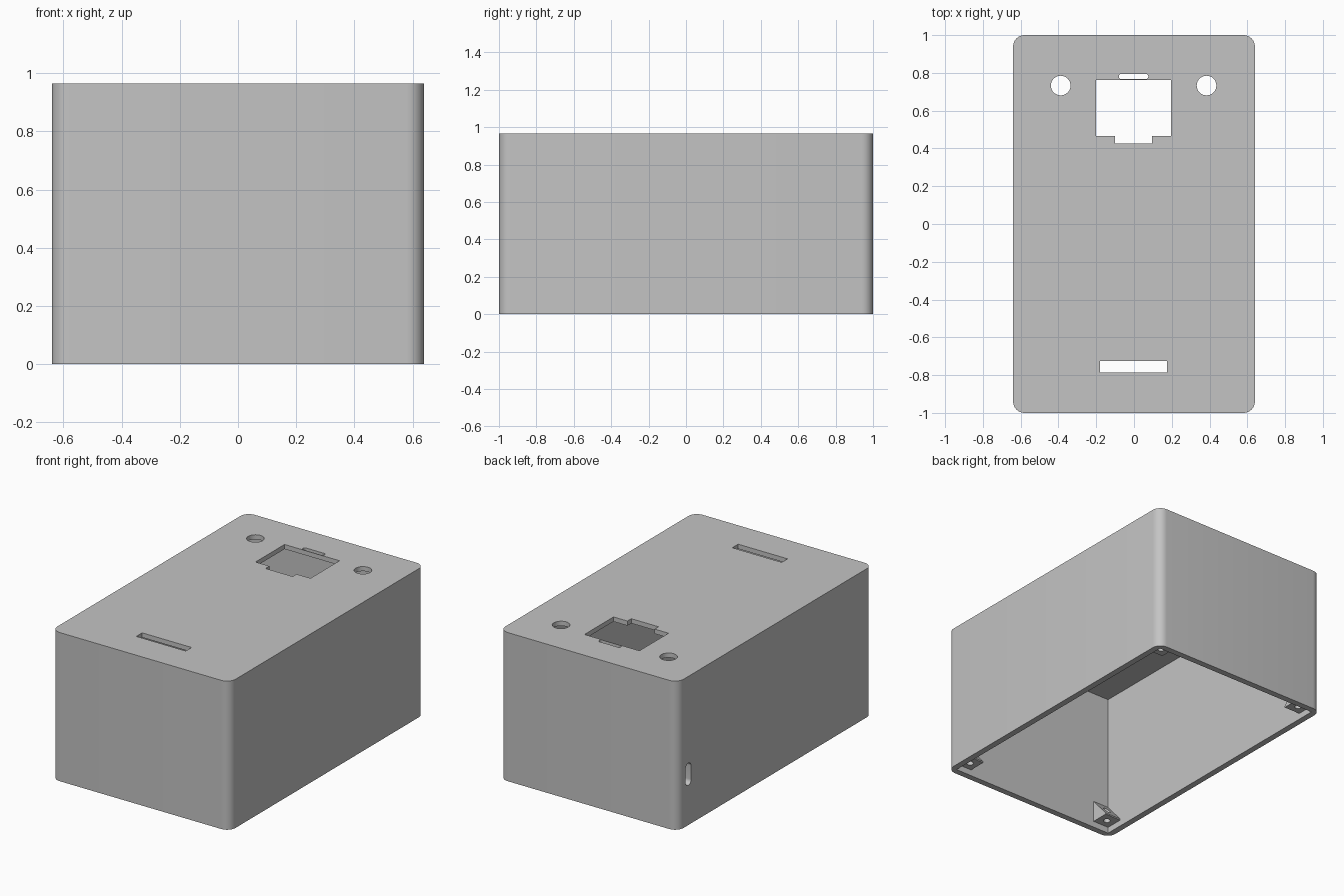
import bpy, bmesh, math
from mathutils import Matrix, Vector

if "Cube" in bpy.data.objects:
    bpy.data.objects.remove(bpy.data.objects["Cube"], do_unlink=True)

W, D, H = 0.64, 1.0, 0.965      # half width, half depth, height
WALL, TOP = 0.04, 0.03          # wall and top thickness

grey = bpy.data.materials.new("plain_grey")
grey.use_nodes = True
colour = (0.55, 0.55, 0.55, 1)
grey.diffuse_color = colour
grey.node_tree.nodes["Principled BSDF"].inputs["Base Color"].default_value = colour


def rect(x0, x1, y0, y1):
    return [(x0, y0), (x1, y0), (x1, y1), (x0, y1)]


def rounded(cx, cy, hx, hy, r, steps=8):
    """Rounded rectangle outline; a circle or slot when r reaches hx or hy."""
    pts = []
    for k, (sx, sy) in enumerate([(1, 1), (-1, 1), (-1, -1), (1, -1)]):
        for i in range(steps + 1):
            a = math.pi / 2 * (k + i / steps)
            p = (cx + sx * (hx - r) + r * math.cos(a), cy + sy * (hy - r) + r * math.sin(a))
            if not pts or math.dist(p, pts[-1]) > 1e-5:
                pts.append(p)
    if math.dist(pts[0], pts[-1]) < 1e-5:
        pts.pop()
    return pts


def prism(bm, outline, z0, z1, matrix=Matrix()):
    """Extrude an outline from z0 to z1, then place it with a matrix."""
    low = [bm.verts.new(matrix @ Vector((x, y, z0))) for x, y in outline]
    high = [bm.verts.new(matrix @ Vector((x, y, z1))) for x, y in outline]
    bm.faces.new(low[::-1])
    bm.faces.new(high)
    n = len(low)
    for i in range(n):
        j = (i + 1) % n
        bm.faces.new((low[i], low[j], high[j], high[i]))


def finish(name, bm):
    bmesh.ops.recalc_face_normals(bm, faces=bm.faces[:])
    mesh = bpy.data.meshes.new(name)
    bm.to_mesh(mesh)
    bm.free()
    mesh.materials.append(grey)
    obj = bpy.data.objects.new(name, mesh)
    bpy.context.collection.objects.link(obj)
    return obj


def solid(name, *prisms):
    bm = bmesh.new()
    for args in prisms:
        prism(bm, *args)
    return finish(name, bm)


def cut(obj, cutter):
    """Subtract the cutter, keep the result and drop the cutter."""
    cutter.hide_render = True
    mod = obj.modifiers.new("cut", "BOOLEAN")
    mod.operation, mod.solver, mod.object = "DIFFERENCE", "EXACT", cutter
    graph = bpy.context.evaluated_depsgraph_get()
    mesh = bpy.data.meshes.new_from_object(obj.evaluated_get(graph))
    obj.modifiers.clear()
    obj.data = mesh
    bpy.data.objects.remove(cutter, do_unlink=True)


def smooth(obj):
    bpy.ops.object.select_all(action="DESELECT")
    obj.select_set(True)
    bpy.context.view_layer.objects.active = obj
    bpy.ops.object.shade_smooth_by_angle(angle=math.radians(30))


# Case: rounded shell, open underneath
case = solid("case_shell", (rounded(0, 0, W, D, 0.06), 0, H))
cut(case, solid("cavity", (rect(WALL - W, W - WALL, WALL - D, D - WALL), -0.1, H - TOP)))

# Openings in the top: stepped window, cable slit, two round holes, front slot
window = [(-0.2, 0.465), (-0.1, 0.465), (-0.1, 0.425), (0.095, 0.425),
          (0.095, 0.465), (0.195, 0.465), (0.195, 0.763), (-0.2, 0.763)]
z0, z1 = H - 2 * TOP, H + TOP
cut(case, solid("top_openings",
                (window, z0, z1),
                (rounded(-0.002, 0.781, 0.078, 0.014, 0.014), z0, z1),
                (rounded(-0.388, 0.733, 0.052, 0.052, 0.052), z0, z1),
                (rounded(0.384, 0.733, 0.052, 0.052, 0.052), z0, z1),
                (rect(-0.18, 0.175, -0.785, -0.725), z0, z1)))

# Upright slot through the right wall, close to the back
turn = Matrix(((0, 0, 1, 0), (1, 0, 0, 0), (0, 1, 0, 0), (0, 0, 0, 1)))
cut(case, solid("side_slot",
                (rounded(0.89, 0.33, 0.028, 0.072, 0.028), -W - 0.05, -W + 0.08, turn)))
smooth(case)

# Wedge-shaped screw tabs in the four lower corners
SIZE, BASE, RISE, LAP = 0.115, 0.04, 0.14, 0.008
ix, iy = W - WALL, D - WALL
for side, sx in (("left", 1), ("right", -1)):
    for end, sy in (("front", -1), ("back", 1)):
        profile = [(sy * (iy + LAP), BASE), (sy * (iy - SIZE), BASE),
                   (sy * (iy - SIZE), BASE + 0.008),
                   (sy * iy, BASE + RISE), (sy * (iy + LAP), BASE + RISE)]
        tab = solid(f"{end}_{side}_screw_tab",
                    (profile, sx * (ix - SIZE), sx * (ix + LAP), turn))
        hole = rounded(sx * (ix - SIZE / 2), sy * (iy - SIZE / 2), 0.021, 0.021, 0.021, 5)
        cut(tab, solid("screw_hole", (hole, 0, 0.3)))
        smooth(tab)
